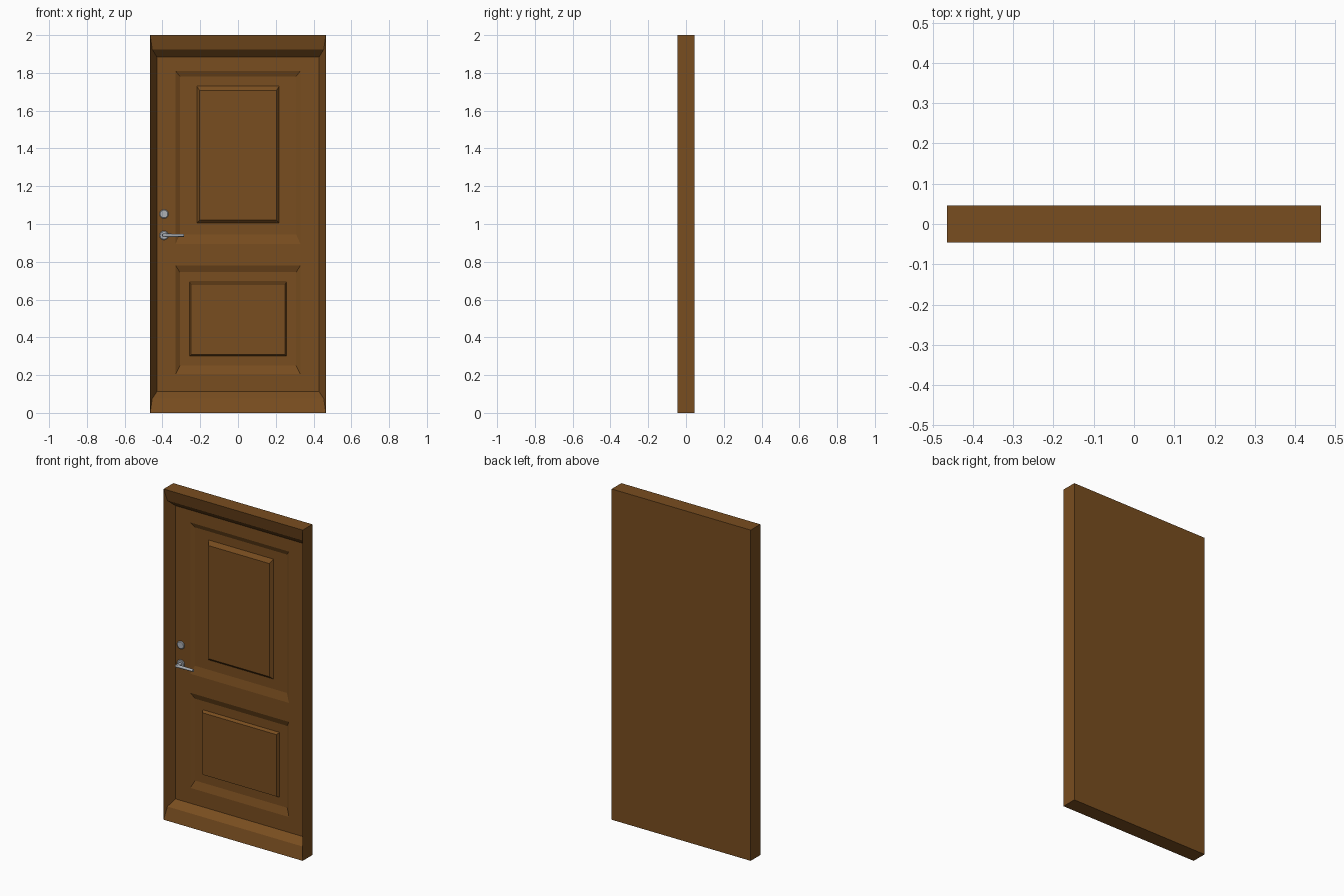
import bpy, bmesh, math
from mathutils import Matrix, Vector

if "Cube" in bpy.data.objects:
    bpy.data.objects.remove(bpy.data.objects["Cube"])


def material(name, color):
    m = bpy.data.materials.new(name)
    m.diffuse_color = (*color, 1)
    m.use_nodes = True
    m.node_tree.nodes["Principled BSDF"].inputs["Base Color"].default_value = m.diffuse_color
    return m


wood = material("brown_wood", (0.19, 0.075, 0.014))
steel = material("steel", (0.42, 0.44, 0.47))
FRONT, BACK, FLOOR = -0.046, 0.046, 0.016


def to_object(bm, name, mat, smooth=False):
    bmesh.ops.recalc_face_normals(bm, faces=bm.faces)
    me = bpy.data.meshes.new(name)
    bm.to_mesh(me)
    bm.free()
    me.materials.append(mat)
    ob = bpy.data.objects.new(name, me)
    bpy.context.collection.objects.link(ob)
    if smooth:
        bpy.context.view_layer.objects.active = ob
        ob.select_set(True)
        bpy.ops.object.shade_smooth_by_angle(angle=math.radians(35))
        ob.select_set(False)
    return ob


def ring(bm, hx, z0, z1, y):
    return [bm.verts.new(p) for p in
            ((-hx, y, z0), (hx, y, z0), (hx, y, z1), (-hx, y, z1))]


def bridge(bm, rings):
    for a, b in zip(rings, rings[1:]):
        for i in range(4):
            j = (i + 1) % 4
            bm.faces.new((a[i], a[j], b[j], b[i]))


# Door body: back slab, sides and stepped sloping surround
bm = bmesh.new()
surround = [ring(bm, 0.465, 0, 2, BACK),
            ring(bm, 0.465, 0, 2, FRONT),
            ring(bm, 0.454, 0.075, 1.925, FRONT + 0.020),
            ring(bm, 0.430, 0.112, 1.885, FLOOR)]
bm.faces.new(surround[0])
bridge(bm, surround)


# Sunken panel with a raised centre field
def panel(rows):
    rings = [ring(bm, hx, z0, z1, FLOOR + d) for hx, z0, z1, d in rows]
    bridge(bm, rings)
    bm.faces.new(rings[-1])
    return rings[0]


upper = panel([(0.330, 0.895, 1.81, 0), (0.308, 0.945, 1.782, 0.012),
               (0.218, 1.005, 1.73, 0.012), (0.203, 1.022, 1.706, -0.006)])
lower = panel([(0.330, 0.205, 0.78, 0), (0.308, 0.250, 0.745, 0.014),
               (0.256, 0.300, 0.692, 0.014), (0.248, 0.308, 0.682, -0.002)])

# Flat leaf around the two panels
edges = [bm.edges.get((r[i], r[(i + 1) % 4]))
         for r in (surround[-1], upper, lower) for i in range(4)]
bmesh.ops.triangle_fill(bm, use_beauty=True, edges=edges, normal=(0, -1, 0))
to_object(bm, "door_leaf", wood)


def cylinder(bm, start, end, r1, r2, sides=24):
    a, b = Vector(start), Vector(end)
    rot = (b - a).to_track_quat('Z', 'Y').to_matrix().to_4x4()
    bmesh.ops.create_cone(bm, cap_ends=True, segments=sides, radius1=r1,
                          radius2=r2, depth=(b - a).length,
                          matrix=Matrix.Translation((a + b) / 2) @ rot)


# Lock cover and handle rosette
HX = -0.392
for name, z in (("lock_cover", 1.053), ("handle_rosette", 0.94)):
    bm = bmesh.new()
    cylinder(bm, (HX, FLOOR + 0.002, z), (HX, FLOOR - 0.004, z), 0.024, 0.024)
    cylinder(bm, (HX, FLOOR - 0.004, z), (HX, FLOOR - 0.007, z), 0.024, 0.020)
    to_object(bm, name, steel, True)

# Handle neck and lever
bm = bmesh.new()
cylinder(bm, (HX, FLOOR - 0.004, 0.94), (HX, FLOOR - 0.044, 0.94), 0.010, 0.009, 16)
to_object(bm, "handle_neck", steel, True)
bm = bmesh.new()
cylinder(bm, (HX - 0.006, FLOOR - 0.038, 0.94), (-0.285, FLOOR - 0.036, 0.94), 0.009, 0.0075, 16)
to_object(bm, "handle_lever", steel, True)
